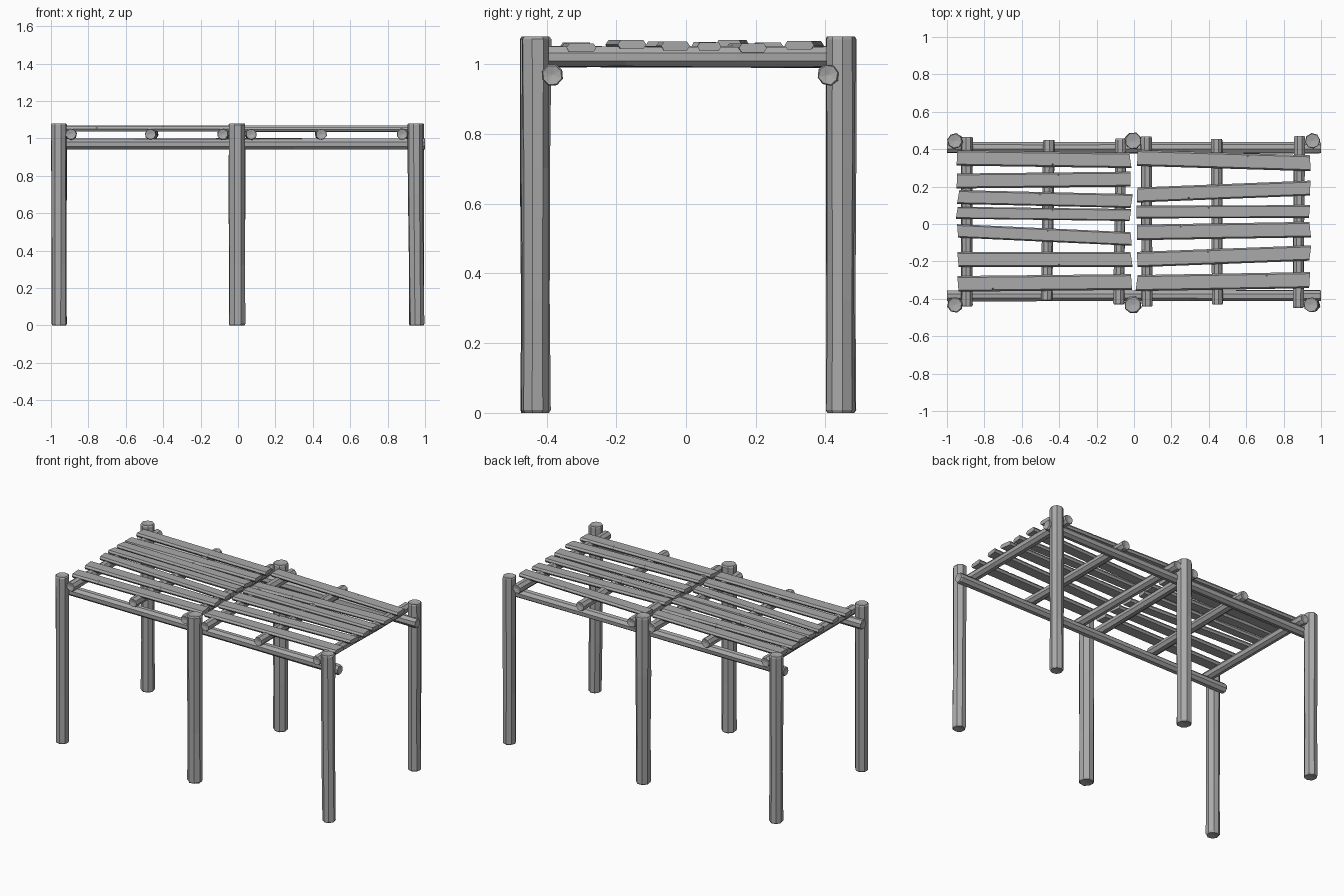
import bpy, bmesh, math, random
from mathutils import Vector

random.seed(4)
if "Cube" in bpy.data.objects:
    bpy.data.objects.remove(bpy.data.objects["Cube"], do_unlink=True)

wood = bpy.data.materials.new("weathered grey wood")
wood.use_nodes = True
GREY = (0.4, 0.4, 0.4, 1)
wood.diffuse_color = GREY
wood.node_tree.nodes["Principled BSDF"].inputs["Base Color"].default_value = GREY


def loft(name, rings, dish=0.0):
    """Skin a list of rings; the ends close flat or as shallow dishes."""
    bm = bmesh.new()
    loops = [[bm.verts.new(p) for p in ring] for ring in rings]
    n = len(loops[0])
    for a, b in zip(loops, loops[1:]):
        for i in range(n):
            j = (i + 1) % n
            bm.faces.new((a[i], a[j], b[j], b[i]))
    for end, inner in ((loops[0], loops[1]), (loops[-1], loops[-2])):
        if not dish:
            bm.faces.new(end)
            continue
        mid = sum((v.co for v in end), Vector()) / n
        inside = sum((v.co for v in inner), Vector()) / n - mid
        hub = bm.verts.new(mid + inside.normalized() * dish)
        for i in range(n):
            bm.faces.new((end[i], end[(i + 1) % n], hub))
    bmesh.ops.recalc_face_normals(bm, faces=bm.faces)
    mesh = bpy.data.meshes.new(name)
    bm.to_mesh(mesh)
    bm.free()
    mesh.materials.append(wood)
    obj = bpy.data.objects.new(name, mesh)
    bpy.context.collection.objects.link(obj)
    return obj


def log(name, start, end, radius, sides=8):
    """Hewn octagonal pole with worn rims and slightly uneven facets."""
    start, end = Vector(start), Vector(end)
    axis = (end - start).normalized()
    u = axis.orthogonal().normalized()
    v = axis.cross(u)
    rim = 0.008 / (end - start).length
    spin = random.uniform(-0.3, 0.3) + math.pi / sides
    rings = []
    for t, scale in ((0, 0.9), (rim, 1), (0.3, 0.98), (0.65, 1), (1 - rim, 1.02), (1, 0.92)):
        ring = []
        for i in range(sides):
            a = spin + math.tau * i / sides
            r = radius * scale * random.uniform(0.95, 1.04)
            ring.append(start.lerp(end, t) + (u * math.cos(a) + v * math.sin(a)) * r)
        rings.append(ring)
    return loft(name, rings, dish=0.006)


def plank(name, x0, x1, y0, y1, z, width):
    """Board with a hexagonal section and a small nick in one edge."""
    w, h = width / 2, 0.0125
    section = [(-w, 0), (-w * 0.8, h), (w * 0.8, h), (w, 0), (w * 0.8, -h), (-w * 0.8, -h)]
    nick = random.uniform(0.2, 0.8)
    side = random.choice((1, 2))
    rings = []
    for t in (0, nick - 0.008, nick, nick + 0.008, 1):
        skew = random.uniform(-0.006, 0.006)
        ring = []
        for i, (dy, dz) in enumerate(section):
            cut = 0.65 if t == nick and i == side else 1
            x = x0 + (x1 - x0) * t + (skew * dy / w if t in (0, 1) else 0)
            ring.append(Vector((x, y0 + (y1 - y0) * t + dy * cut, z + dz)))
        rings.append(ring)
    return loft(name, rings)


# Six upright posts
for row, y in (("front", -0.432), ("back", 0.444)):
    for label, x in (("right", -0.957), ("middle", -0.005), ("left", 0.955)):
        r = 0.046 if label == "middle" else 0.041
        lean = -0.008 if (row, label) == ("front", "left") else 0
        log(f"{row}_{label}_post", (x, y, 0), (x + lean, y, 1.08), r)

# Two long rails resting inside the posts
log("front_rail", (-1, -0.384, 0.97), (1, -0.384, 0.97), 0.031)
log("back_rail", (-1, 0.408, 0.97), (1, 0.408, 0.97), 0.031)

# Cross logs: x at front, x at back, front y, back y
cross_logs = [(-0.893, -0.893, -0.44, 0.465), (-0.468, -0.455, -0.41, 0.45),
              (-0.082, -0.07, -0.43, 0.457), (0.07, 0.065, -0.44, 0.468),
              (0.445, 0.442, -0.43, 0.455), (0.878, 0.885, -0.45, 0.47)]
for i, (xf, xb, yf, yb) in enumerate(cross_logs):
    log(f"cross_log_{i + 1}", (xf, yf, 1.022), (xb, yb, 1.022), 0.031)

# Roof boards: y at right end, y at left end, width, height
right_bay = [(0.353, 0.34, 0.082, 1.055), (0.23, 0.24, 0.08, 1.05), (0.144, 0.123, 0.074, 1.057),
             (0.06, 0.048, 0.064, 1.052), (-0.037, -0.08, 0.072, 1.053),
             (-0.19, -0.19, 0.082, 1.055), (-0.32, -0.31, 0.084, 1.05)]
left_bay = [(0.353, 0.325, 0.085, 1.055), (0.155, 0.192, 0.08, 1.047), (0.064, 0.067, 0.068, 1.051),
            (-0.045, -0.03, 0.083, 1.053), (-0.19, -0.155, 0.082, 1.057), (-0.316, -0.3, 0.086, 1.048)]
for bay, boards, x0, x1 in (("right", right_bay, -0.945, -0.017), ("left", left_bay, 0.018, 0.943)):
    for i, (y0, y1, width, z) in enumerate(boards):
        slip = random.uniform(-0.005, 0.005)
        plank(f"{bay}_roof_board_{i + 1}", x0 + slip, x1 + slip, y0, y1, z, width)
